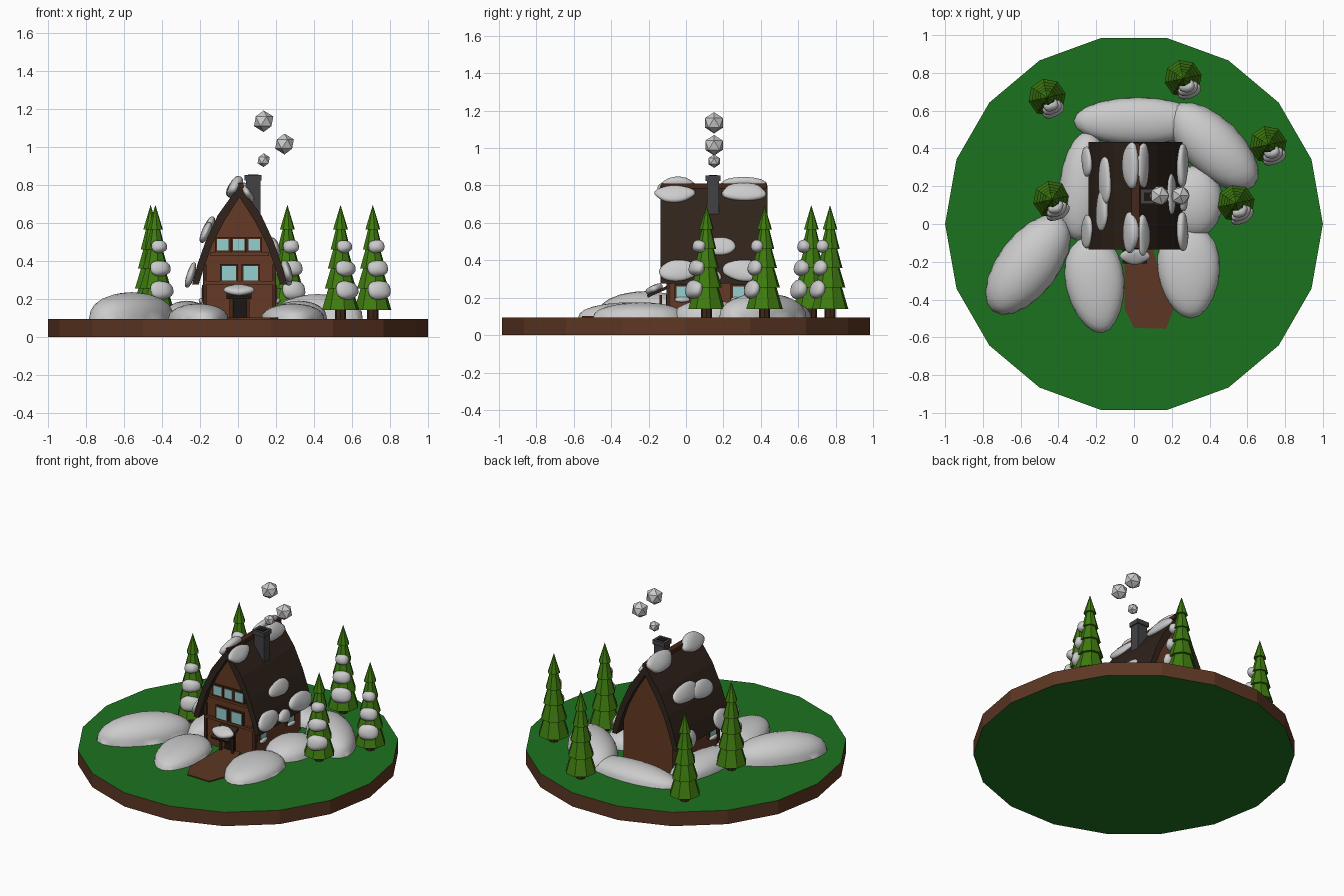
import bpy, bmesh, math
from mathutils import Matrix, Euler

if "Cube" in bpy.data.objects:
    bpy.data.objects.remove(bpy.data.objects["Cube"])

def mat(name, c):
    m = bpy.data.materials.new(name)
    m.diffuse_color = (*c, 1)
    m.use_nodes = True
    m.node_tree.nodes["Principled BSDF"].inputs["Base Color"].default_value = m.diffuse_color
    return m

GRASS = mat("grass", (0.012, 0.17, 0.014))
EARTH = mat("earth", (0.11, 0.038, 0.017))
WALL = mat("wall_wood", (0.13, 0.042, 0.018))
ROOF = mat("roof_wood", (0.03, 0.017, 0.011))
TRIM = mat("trim", (0.06, 0.02, 0.01))
GLASS = mat("glass", (0.3, 0.62, 0.62))
DOOR = mat("door_dark", (0.012, 0.008, 0.006))
STONE = mat("chimney_stone", (0.055, 0.055, 0.06))
PINE = mat("pine", (0.05, 0.2, 0.005))
TRUNK = mat("trunk", (0.05, 0.02, 0.01))

def finish(name, bm, *mats, smooth=False):
    bmesh.ops.recalc_face_normals(bm, faces=bm.faces)
    me = bpy.data.meshes.new(name)
    bm.to_mesh(me)
    bm.free()
    for m in mats:
        me.materials.append(m)
    for p in me.polygons:
        p.use_smooth = smooth
    ob = bpy.data.objects.new(name, me)
    bpy.context.collection.objects.link(ob)
    return ob

def box(name, loc, size, m, rot=(0, 0, 0)):
    bm = bmesh.new()
    M = Matrix.LocRotScale(loc, Euler(rot), size)
    bmesh.ops.create_cube(bm, size=1, matrix=M)
    return finish(name, bm, m)

def prism(name, pts, a, b, m, along_y=True):
    """Extrude a closed outline from a to b, along y or z."""
    bm = bmesh.new()
    f = (lambda p, t: (p[0], t, p[1])) if along_y else (lambda p, t: (p[0], p[1], t))
    va, vb = ([bm.verts.new(f(p, t)) for p in pts] for t in (a, b))
    bm.faces.new(va)
    bm.faces.new(vb)
    for i in range(len(pts)):
        j = (i + 1) % len(pts)
        bm.faces.new((va[i], va[j], vb[j], vb[i]))
    return finish(name, bm, m)

def blob(name, loc, radii, rot=(0, 0, 0)):
    """Lumpy, smooth pillow of snow."""
    bm = bmesh.new()
    bmesh.ops.create_icosphere(bm, subdivisions=3, radius=1)
    for v in bm.verts:
        k = 1 + 0.09 * math.sin(3 * v.co.x + 9 * loc[1]) * math.cos(3 * v.co.y + 7 * loc[0])
        v.co *= k
        v.co.z = math.copysign(abs(v.co.z) ** 0.8, v.co.z)
    bm.transform(Matrix.LocRotScale(loc, Euler(rot), radii))
    return finish(name, bm, smooth=True)

def mound(name, x, y, rx, ry, h, turn=0, taper=0):
    """Snow drift: flat-bottomed dome, narrower at one end."""
    bm = bmesh.new()
    bmesh.ops.create_icosphere(bm, subdivisions=3, radius=1)
    bmesh.ops.bisect_plane(bm, geom=bm.verts[:] + bm.edges[:] + bm.faces[:],
                           plane_co=(0, 0, 0), plane_no=(0, 0, 1), clear_inner=True)
    for v in bm.verts:
        c = v.co
        c.x *= 1 + taper * c.y
        c.z = max(c.z, 0) ** 0.85 * (1 + 0.3 * taper * c.y)
    bm.transform(Matrix.LocRotScale((x, y, 0.09), Euler((0, 0, math.radians(turn))), (rx, ry, h)))
    return finish(name, bm, smooth=True)

# round base with grassy top and bottom
bm = bmesh.new()
bmesh.ops.create_cone(bm, cap_ends=True, segments=18, radius1=1, radius2=1, depth=0.095,
                      matrix=Matrix.Translation((0, 0, 0.0475)) @ Matrix.Rotation(math.radians(90), 4, 'Z'))
ob = finish("base", bm, EARTH, GRASS)
for p in ob.data.polygons:
    p.material_index = int(abs(p.normal.z) > 0.5)

# path
prism("path", [(-0.05, -0.08), (-0.05, -0.45), (0, -0.55), (0.17, -0.555), (0.21, -0.45),
               (0.12, -0.2), (0.08, -0.08)], 0.09, 0.102, EARTH, False)

# house walls with bowed gable
CX = 0.008
half = [(0.185, 0.09), (0.185, 0.39), (0.15, 0.5), (0.085, 0.635)]
pts = [(CX + x, z) for x, z in half] + [(CX, 0.755)] + [(CX - x, z) for x, z in reversed(half)]
prism("walls", pts, -0.095, 0.40, WALL)

# bowed roof shell
outer = [(0.115, 0.64), (0.18, 0.5), (0.222, 0.38), (0.25, 0.275)]
inner = [(0.215, 0.275), (0.185, 0.37), (0.145, 0.485), (0.08, 0.61)]
loop = outer + inner
pts = ([(CX, 0.80)] + [(CX + x, z) for x, z in loop] + [(CX, 0.735)]
       + [(CX - x, z) for x, z in reversed(loop)])
prism("roof", pts, -0.135, 0.435, ROOF)
box("ridge_beam", (CX, 0.15, 0.797), (0.04, 0.56, 0.025), TRIM)

# facade beams
for z, w in ((0.435, 0.31), (0.285, 0.37)):
    box("facade_beam", (CX, -0.1, z), (w, 0.02, 0.018), WALL)
for s in (-1, 1):
    box("corner_post", (CX + s * 0.183, -0.094, 0.235), (0.02, 0.02, 0.29), TRIM)

# front windows
for x, z, s in [(-0.08, 0.485, 0.06), (0.003, 0.485, 0.06), (0.086, 0.485, 0.06),
                (-0.047, 0.335, 0.075), (0.067, 0.335, 0.075)]:
    box("window_frame", (x, -0.098, z), (s + 0.02, 0.018, s + 0.02), TRIM)
    box("window_glass", (x, -0.1, z), (s, 0.02, s), GLASS)

# side windows
for s in (-1, 1):
    for y in (-0.02, 0.28):
        box("side_window_frame", (CX + s * 0.187, y, 0.23), (0.022, 0.085, 0.085), TRIM)
        box("side_window_glass", (CX + s * 0.189, y, 0.23), (0.024, 0.06, 0.06), GLASS)
        blob("side_window_snow", (CX + s * 0.2, y, 0.19), (0.015, 0.04, 0.015))

# door and porch
box("door", (0.01, -0.098, 0.155), (0.075, 0.016, 0.12), DOOR)
for x in (-0.037, 0.053):
    box("porch_post", (x, -0.135, 0.155), (0.014, 0.014, 0.12), TRIM)
box("porch_roof", (0.005, -0.15, 0.233), (0.13, 0.125, 0.016), ROOF, (math.radians(24), 0, 0))
blob("porch_snow", (0.005, -0.17, 0.247), (0.075, 0.045, 0.022), (math.radians(24), 0, 0))

# chimney
box("chimney", (0.08, 0.145, 0.735), (0.075, 0.065, 0.2), STONE)
box("chimney_cap", (0.08, 0.145, 0.838), (0.09, 0.08, 0.03), STONE)
box("chimney_hole", (0.08, 0.145, 0.846), (0.055, 0.045, 0.02), DOOR)

# smoke puffs
for x, z, r in ((0.135, 0.93, 0.036), (0.245, 1.015, 0.055), (0.135, 1.135, 0.057)):
    bm = bmesh.new()
    bmesh.ops.create_icosphere(bm, subdivisions=1, radius=r, matrix=Matrix.Translation((x, 0.15, z)))
    finish("smoke_puff", bm)

# snow on the roof: x, y, z, across, along, thickness, tilt
for x, y, z, a, l, t, tilt in [
        (-0.018, -0.045, 0.79, 0.06, 0.105, 0.03, -58), (0.05, -0.06, 0.755, 0.05, 0.105, 0.022, 58),
        (-0.018, 0.31, 0.79, 0.065, 0.125, 0.03, -58), (0.045, 0.31, 0.765, 0.055, 0.12, 0.025, 58),
        (-0.155, 0.23, 0.58, 0.06, 0.13, 0.022, -64), (-0.17, 0.07, 0.55, 0.06, 0.11, 0.022, -66),
        (-0.25, -0.04, 0.325, 0.07, 0.09, 0.02, -72), (-0.25, 0.33, 0.32, 0.06, 0.08, 0.02, -72),
        (0.197, 0.16, 0.475, 0.05, 0.11, 0.02, 68), (0.257, -0.04, 0.345, 0.06, 0.105, 0.025, 73),
        (0.257, 0.31, 0.345, 0.06, 0.115, 0.025, 73), (0.26, 0.13, 0.31, 0.04, 0.06, 0.022, 73)]:
    blob("roof_snow", (x, y, z), (a, l, t), (0, math.radians(tilt), 0))

# snow drifts around the house
mound("drift_back", 0.02, 0.545, 0.34, 0.125, 0.085)
mound("drift_back_right", 0.42, 0.41, 0.15, 0.3, 0.135, 46)
mound("drift_right", 0.32, 0.12, 0.15, 0.19, 0.10)
mound("drift_front_right", 0.29, -0.25, 0.165, 0.25, 0.085, 3, 0.15)
mound("drift_front_left", -0.205, -0.32, 0.155, 0.26, 0.085, 8, 0.15)
mound("drift_far_left", -0.56, -0.215, 0.16, 0.31, 0.145, -37)
mound("drift_left", -0.27, 0.2, 0.125, 0.29, 0.10, -6)

# pine trees: stacked eight-sided skirts, trunk and snow on the front right
tiers = [(0.14, 0.28, 0.10, 0.058), (0.255, 0.38, 0.084, 0.046), (0.36, 0.48, 0.068, 0.034),
         (0.46, 0.58, 0.053, 0.022), (0.565, 0.695, 0.04, 0.0)]
for x, y in ((-0.46, 0.67), (0.26, 0.77), (0.71, 0.42), (0.54, 0.11), (-0.435, 0.13)):
    bm = bmesh.new()
    for z0, z1, r0, r1 in tiers:
        bmesh.ops.create_cone(bm, cap_ends=True, segments=8, radius1=r0, radius2=r1, depth=z1 - z0,
                              matrix=Matrix.Translation((x, y, (z0 + z1) / 2))
                              @ Matrix.Rotation(math.radians(12), 4, 'Z'))
    finish("pine_foliage", bm, PINE)
    bm = bmesh.new()
    bmesh.ops.create_cone(bm, cap_ends=True, segments=8, radius1=0.03, radius2=0.03, depth=0.07,
                          matrix=Matrix.Translation((x, y, 0.12)))
    finish("pine_trunk", bm, TRUNK)
    for z, d, w, h in ((0.475, 0.045, 0.042, 0.034), (0.36, 0.06, 0.057, 0.042), (0.245, 0.077, 0.065, 0.05)):
        blob("pine_snow", (x + 0.45 * d, y - 0.88 * d, z), (w, 0.034, h),
             (math.radians(-15), 0, math.radians(30)))
